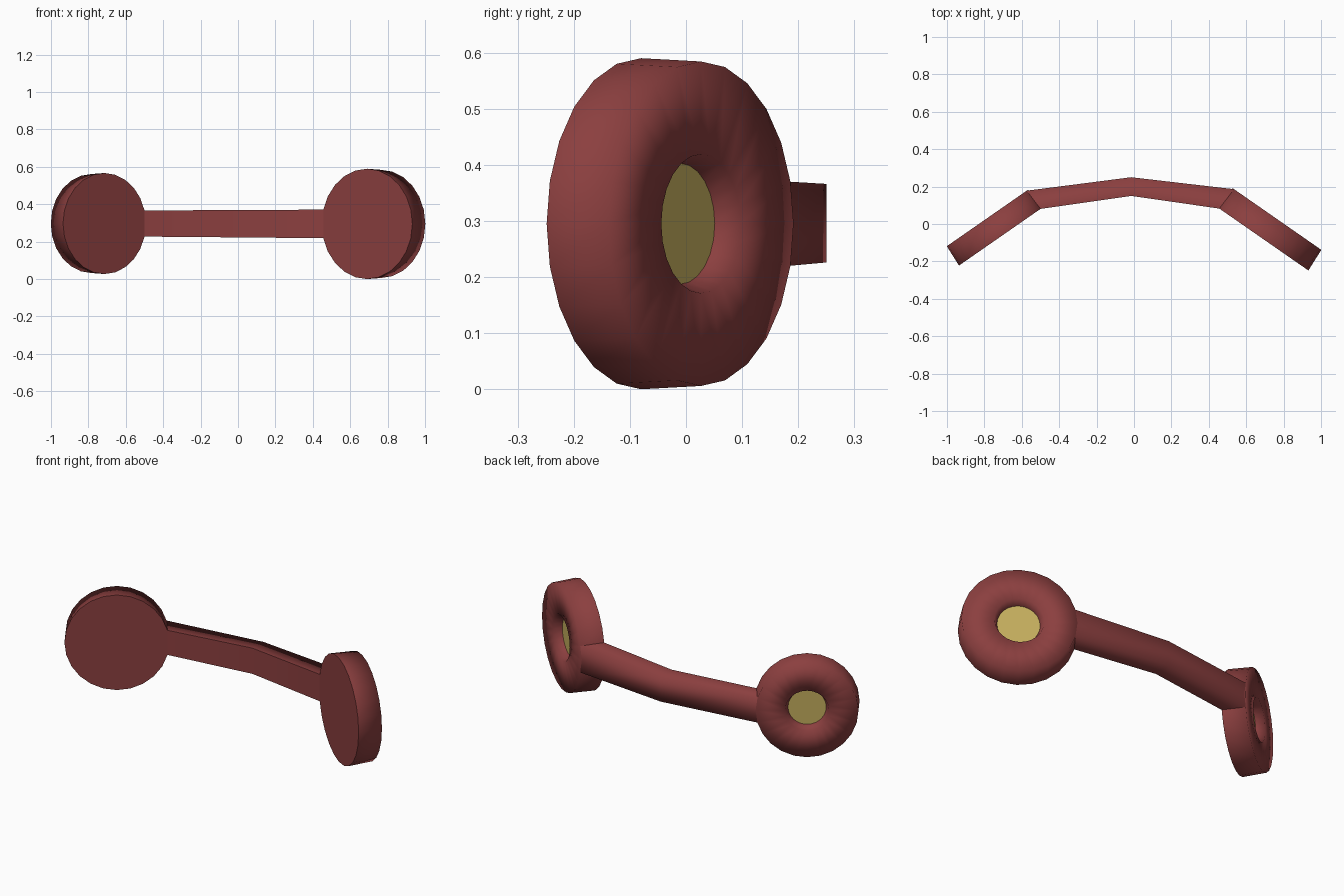
import bpy, bmesh, math
from mathutils import Vector

if "Cube" in bpy.data.objects:
    bpy.data.objects.remove(bpy.data.objects["Cube"])

N = 24
TILT = math.radians(34.8)


def material(name, color):
    m = bpy.data.materials.new(name)
    m.diffuse_color = (*color, 1)
    m.use_nodes = True
    m.node_tree.nodes["Principled BSDF"].inputs["Base Color"].default_value = m.diffuse_color
    return m


RED = material("red_frame", (0.26, 0.05, 0.05))
GOLD = material("gold_pad", (0.55, 0.42, 0.11))


def finish(bm, name, mat):
    bmesh.ops.recalc_face_normals(bm, faces=bm.faces)
    for f in bm.faces:
        f.smooth = True
    me = bpy.data.meshes.new(name)
    bm.to_mesh(me)
    bm.free()
    me.materials.append(mat)
    ob = bpy.data.objects.new(name, me)
    bpy.context.collection.objects.link(ob)
    return ob


class Cup:
    """Tilted disc frame: u runs outward, n runs from front to back."""
    def __init__(self, side, center, radius, depth):
        self.c, self.r, self.d = Vector(center), radius, depth
        self.u = Vector((side * math.cos(TILT), -math.sin(TILT), 0))
        self.n = Vector((side * math.sin(TILT), math.cos(TILT), 0))

    def point(self, a, r, d):
        return (self.c + self.u * (r * math.cos(a))
                + Vector((0, 0, r * math.sin(a))) + self.n * d)

    def ring(self, bm, r, d):
        return [bm.verts.new(self.point(math.tau * i / N, r, d)) for i in range(N)]


def build_cup(cup, label):
    # Solid disc with a recess in the back
    bm = bmesh.new()
    r, d = cup.r, cup.d
    rings = [cup.ring(bm, *p) for p in
             ((r, 0), (r * 0.98, d), (r * 0.42, d), (r * 0.365, d - 0.045))]
    front = bm.faces.new(rings[0])
    for a, b in zip(rings, rings[1:]):
        for i in range(N):
            j = (i + 1) % N
            bm.faces.new((a[i], a[j], b[j], b[i]))
    for e in front.edges:
        e.smooth = False
    finish(bm, label + "_cup", RED)

    # Round pad at the bottom of the recess
    bm = bmesh.new()
    pad = bm.faces.new(cup.ring(bm, r * 0.365, d - 0.045))
    pad.normal_update()
    if pad.normal.dot(cup.n) < 0:
        pad.normal_flip()
    me = bpy.data.meshes.new(label + "_pad")
    bm.to_mesh(me)
    bm.free()
    me.materials.append(GOLD)
    bpy.context.collection.objects.link(bpy.data.objects.new(label + "_pad", me))


left = Cup(-1, (-0.714, -0.068, 0.297), 0.27, 0.122)
right = Cup(1, (0.69, -0.08, 0.295), 0.295, 0.13)
build_cup(left, "left")
build_cup(right, "right")


# Bent band joining the two cups
def band_end(cup):
    lo, hi = math.pi + math.radians(15), math.pi - math.radians(15)
    return [cup.point(lo, cup.r, 0), cup.point(hi, cup.r, 0),
            cup.point(hi, cup.r * 0.98, cup.d), cup.point(lo, cup.r * 0.98, cup.d)]


middle = [Vector(p) for p in ((-0.015, 0.15, 0.223), (-0.015, 0.15, 0.369),
                              (-0.015, 0.25, 0.366), (-0.015, 0.25, 0.226))]
bm = bmesh.new()
loops = [[bm.verts.new(p) for p in s] for s in (band_end(left), middle, band_end(right))]
for a, b in zip(loops, loops[1:]):
    for i in range(4):
        j = (i + 1) % 4
        bm.faces.new((a[i], a[j], b[j], b[i]))
    for i in (0, 1):
        bm.edges.get((a[i], b[i])).smooth = False
finish(bm, "connecting_band", RED)
